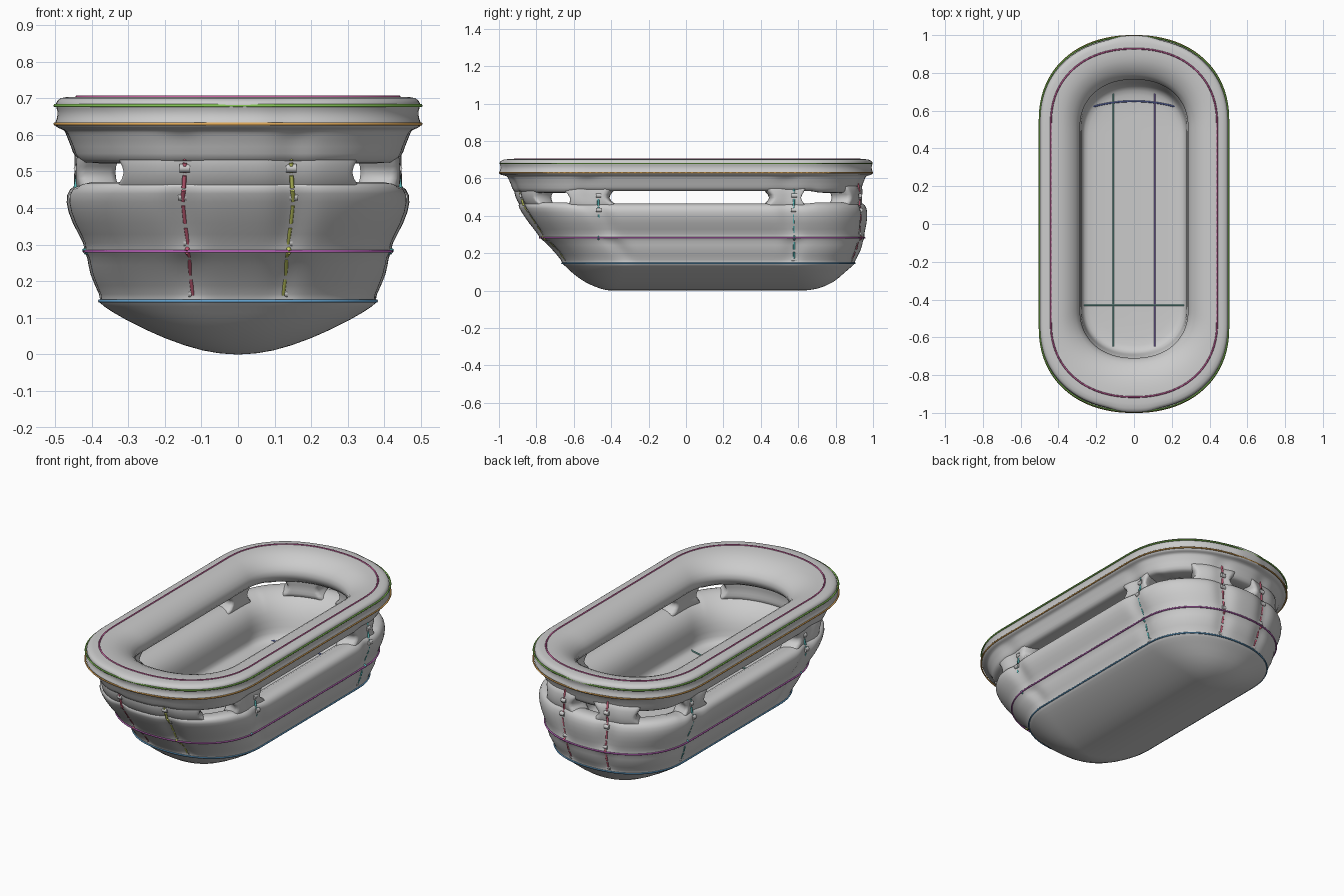
import bpy, bmesh, math
from math import pi, sin, cos

if "Cube" in bpy.data.objects:
    bpy.data.objects.remove(bpy.data.objects["Cube"])

HALF = 80          # ring steps per half outline
POW = 2 / 2.2      # slightly squared rounded ends
RIBS = [0.058, 0.30, 0.70, 0.945]


def pt(u, a, yf, yb, z, dent=0.0):
    """Point on a rounded-end outline: u=0 front centre, 1 back centre, 1..2 (or <0) mirrored."""
    u = u % 2
    side = 1
    if u > 1:
        u, side = 2 - u, -1
    if dent:
        d = dent * sum(math.exp(-((u - r) / 0.018) ** 2) for r in RIBS)
        a, yf, yb = a - d, yf + d, yb - d
    e = .9 * a
    if u < 0.3:
        t = u / 0.3 * pi / 2
        x, y = a * max(sin(t), 0) ** POW, yf + e - e * max(cos(t), 0) ** POW
    elif u <= 0.7:
        x, y = a, yf + e + (yb - yf - 2 * e) * (u - 0.3) / 0.4
    else:
        t = (u - 0.7) / 0.3 * pi / 2
        x, y = a * max(cos(t), 0) ** POW, yb - e + e * max(sin(t), 0) ** POW
    return (side * x, y, z)


def loft(name, rows, closed_u, closed_v, caps=False):
    """Skin rows of points; optionally wrap around, join last row to first, or cap the ends."""
    bm = bmesh.new()
    vs = [[bm.verts.new(p) for p in r] for r in rows]
    n, m = len(rows[0]), len(rows)
    for j in range(m if closed_v else m - 1):
        for i in range(n if closed_u else n - 1):
            a, b = vs[j], vs[(j + 1) % m]
            bm.faces.new((a[i], a[(i + 1) % n], b[(i + 1) % n], b[i]))
    if caps and closed_u:
        for r in (vs[0], vs[-1]):      # strips across from side to side
            for i in range(n // 2):
                bm.faces.new(dict.fromkeys((r[i], r[i + 1], r[(n - i - 1) % n], r[(n - i) % n])))
    elif caps:
        for k in (0, -1):              # strips from outer to inner side
            for j in range(m // 2 - 1):
                bm.faces.new((vs[j][k], vs[j + 1][k], vs[m - 2 - j][k], vs[m - 1 - j][k]))
    bmesh.ops.recalc_face_normals(bm, faces=bm.faces)
    for f in bm.faces:
        f.smooth = True
    me = bpy.data.meshes.new(name)
    bm.to_mesh(me)
    bm.free()
    ob = bpy.data.objects.new(name, me)
    bpy.context.collection.objects.link(ob)
    m = ob.modifiers.new("smooth", "SUBSURF")
    m.levels = m.render_levels = 1
    return ob


US = [i / HALF for i in range(2 * HALF)]

# Hull: outside from keel up to the sill, then down the inside to the floor (z, half width, front y, back y, rib dent)
OUT = [(.0, .015, -.40, .62, 0), (.006, .09, -.45, .70, 0), (.042, .20, -.54, .79, 0),
       (.095, .31, -.61, .845, 0), (.136, .375, -.65, .895, 0), (.146, .38, -.665, .905, 0),
       (.156, .373, -.66, .90, .008), (.22, .408, -.715, .94, .018), (.27, .41, -.765, .945, .012),
       (.282, .424, -.785, .957, 0), (.295, .415, -.785, .95, .012), (.36, .455, -.84, .967, .022),
       (.42, .473, -.880, .972, .022), (.455, .462, -.903, .96, .018), (.468, .43, -.88, .93, .01)]
INN = [(.465, .37, -.83, .87, 0), (.42, .30, -.75, .80, 0), (.34, .275, -.70, .755, 0),
       (.27, .28, -.69, .74, 0), (.242, .265, -.67, .71, 0), (.234, .22, -.62, .66, 0), (.23, .1, -.45, .58, 0)]


def hull_ring(r):
    ring = []
    for u in US:
        x, y, z = pt(u, *r[1:4], r[0], r[4])
        if z > .44 and (y < -.62 or y > .68):
            z += .006
        ring.append((x, y, z))
    return ring


loft("hull", [hull_ring(r) for r in OUT + INN], True, False, True)

# Rolled rim: closed cross-section as (inset from outer outline, z)
RIM = [(.006, .618), (-.003, .63), (.006, .642), (.008, .668), (.0, .68), (.006, .695), (.022, .706),
       (.10, .703), (.145, .69), (.195, .655), (.222, .605), (.20, .56), (.15, .537),
       (.08, .530), (.052, .537), (.044, .57), (.03, .60), (.026, .615)]


def inset(d):
    return (.5 - d, -1 + 1.36 * d, 1 - 1.1 * d) if d > .1 else (.5 - d, -.988 + 1.2 * d, .988 - d)


def rim_ring(d, z):
    ring = []
    for u in US:
        x, y, zz = pt(u, *inset(d), z, .012 if z < .61 and d < .1 else 0)
        if d < .02 and abs(y) > .8:              # small raised tab at each end
            y *= 1 + .012 * math.exp(-(x / .11) ** 6)
        if z < .56 and (y < -.6 or y > .7):      # lower lip over the end windows
            zz -= .010
        ring.append((x, y, zz))
    return ring


loft("rim", [rim_ring(d, z) for d, z in RIM], True, True)

# Pillars between the windows, widening into hull and rim: (z, flare, outer ring, inner ring)
PROF = [(.43, .03, (.445, -.865, .945), (.34, -.79, .83)),
        (.465, .014, (.450, -.895, .954), (.34, -.79, .83)),
        (.497, 0, (.450, -.911, .958), (.345, -.795, .835)),
        (.53, .014, (.449, -.920, .956), (.34, -.79, .83)),
        (.585, .03, (.445, -.920, .945), (.33, -.78, .82))]


def pillar(name, u0, u1):
    n = max(8, int((u1 - u0) * 100))
    order = [(z, f, o) for z, f, o, _ in PROF] + [(z, f, i) for z, f, _, i in reversed(PROF)]
    rows = [[pt(u0 - f + (u1 - u0 + 2 * f) * i / n, *s, z, .016 if k < 5 else 0)
             for i in range(n + 1)] for k, (z, f, s) in enumerate(order)]
    loft(name, rows, False, True, True)


pillar("bow_panel", -.142, .142)
for label, u0, u1 in (("front_pillar", .25, .328), ("rear_pillar", .67, .725), ("stern_pillar", .875, .965)):
    pillar(label + "_right", u0, u1)
    pillar(label + "_left", 2 - u1, 2 - u0)


# Seam cords
def cord(name, pts, color=None, closed=False, r=.0045):
    cu = bpy.data.curves.new(name, 'CURVE')
    cu.dimensions = '3D'
    cu.bevel_depth, cu.bevel_resolution = r, 1
    cu.use_fill_caps = True
    sp = cu.splines.new('POLY')
    sp.points.add(len(pts) - 1)
    for p, q in zip(sp.points, pts):
        p.co = (*q, 1)
    sp.use_cyclic_u = closed
    if color:
        mat = bpy.data.materials.new(name)
        mat.diffuse_color = (*color, 1)
        mat.use_nodes = True
        mat.node_tree.nodes["Principled BSDF"].inputs["Base Color"].default_value = mat.diffuse_color
        cu.materials.append(mat)
    ob = bpy.data.objects.new(name, cu)
    bpy.context.collection.objects.link(ob)


for name, ring, z, col in (
        ("rim_top_seam", inset(.06), .704, (.6, .12, .35)),
        ("rim_upper_seam", (.5, -.993, .993), .68, (.25, .6, .1)),
        ("rim_lower_seam", (.5, -.996, .996), .63, (.75, .4, .1)),
        ("middle_seam", (.421, -.783, .955), .282, (.6, .15, .6)),
        ("lower_seam", (.378, -.663, .903), .146, (.12, .35, .6))):
    cord(name, [pt(u, *ring, z) for u in US], col, True)


def rib_point(u, row):
    """Point on a rib; side ribs are held at a constant y so they stand upright."""
    z, a, yf, yb, dent = row
    if .2 < u < .8:
        goal = -.47 if u < .5 else .58
        u = min((i / 800 for i in range(160, 640)), key=lambda v: abs(pt(v, a, yf, yb, z)[1] - goal))
    return pt(u, a - dent, yf + dent, yb - dent, z)


# Upright ribs: short webbing lumps with a coloured dash between them
RIB_COLS = [(.6, .12, .2), (.1, .5, .5), (.1, .5, .5), (.6, .12, .2)]
outer = [r for r in OUT if .15 < r[0] < .46] + [(z, *o, .014) for z, f, o, _ in PROF[2:]]
for u, base in zip(RIBS, RIB_COLS):
    path = [rib_point(u, row) for row in outer]
    for side, tag in ((1, "right"), (-1, "left")):
        col = (.55, .6, .12) if (u < .1 and side == 1) else base
        pts = [(side * x, y, z) for x, y, z in path]
        for p, q in zip(pts, pts[1:]):
            cord(f"rib_dash_{tag}", [p, [s + .8 * (t - s) for s, t in zip(p, q)]], col, r=.006)
        for x, y, z in pts[::2]:
            across = (.014, 0) if abs(y) > .6 else (0, .014)
            cord(f"rib_web_{tag}", [(x + k * across[0], y + k * across[1], z + .012) for k in (-1, 1)], r=.013)

# Floor seams
for s, col in ((-1, (.2, .5, .45)), (1, (.3, .2, .6))):
    cord("floor_seam", [(s * .11, -.65, .243), (s * .11, -.55, .235), (s * .11, .60, .234), (s * .11, .70, .243)], col)
cord("floor_front_seam", [(-.27, -.43, .248), (-.2, -.43, .236), (.2, -.43, .236), (.27, -.43, .248)], (.2, .5, .45))
cord("floor_back_seam", [(x / 100, .65 - .6 * (x / 100) ** 2, .236 + .2 * (x / 100) ** 2)
                         for x in range(-25, 26, 2)], (.15, .2, .55))
